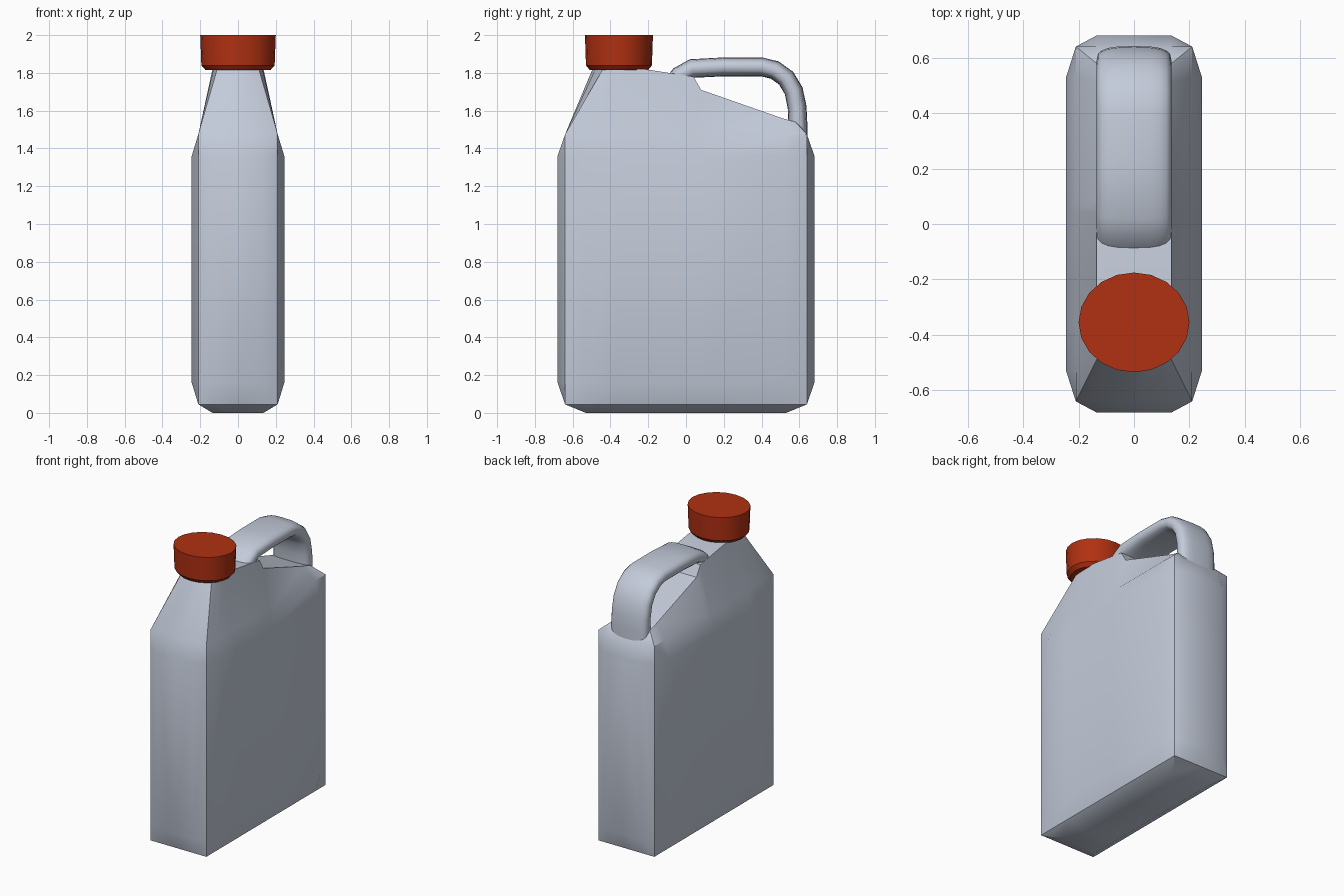
import bpy, bmesh, math
from mathutils import Vector

cube = bpy.data.objects.get("Cube")
if cube:
    bpy.data.objects.remove(cube)


def material(name, color):
    m = bpy.data.materials.new(name)
    m.use_nodes = True
    m.diffuse_color = color
    m.node_tree.nodes["Principled BSDF"].inputs["Base Color"].default_value = color
    return m


def finish(bm, name, mat, angle):
    bmesh.ops.remove_doubles(bm, verts=bm.verts, dist=0.0005)
    bmesh.ops.recalc_face_normals(bm, faces=bm.faces)
    mesh = bpy.data.meshes.new(name)
    bm.to_mesh(mesh)
    bm.free()
    mesh.materials.append(mat)
    ob = bpy.data.objects.new(name, mesh)
    bpy.context.collection.objects.link(ob)
    bpy.ops.object.select_all(action='DESELECT')
    ob.select_set(True)
    bpy.context.view_layer.objects.active = ob
    bpy.ops.object.shade_smooth_by_angle(angle=math.radians(angle))
    return ob


def loft(bm, rings, closed):
    rows = [[bm.verts.new(p) for p in ring] for ring in rings]
    for a, b in zip(rows, rows[1:]):
        n = len(a)
        for i in range(n if closed else n - 1):
            j = (i + 1) % n
            bm.faces.new((a[i], a[j], b[j], b[i]))
    return rows


plastic = material("pale_grey_plastic", (0.55, 0.60, 0.70, 1))
red = material("red_plastic", (0.44, 0.03, 0.006, 1))

# Body: half rings from front centre round the side to back centre
SIDE_Y = (-0.53, -0.36, -0.2, 0.04, 0.08, 0.53)


def half_ring(z, front, corner, side):
    """front: (x, y) panel edge, corner: (x, y), side: x of the side panel."""
    ring = [(0, -front[1], z), (front[0], -front[1], z), (corner[0], -corner[1], z)]
    ring += [(side, max(-corner[1], min(corner[1], y)), z) for y in SIDE_Y]
    ring += [(corner[0], corner[1], z), (front[0], front[1], z), (0, front[1], z)]
    return ring


inset, edge, bulge = (0.135, 0.53), (0.21, 0.64), (0.135, 0.68)
neck = [(0, -0.495, 1.82), (0.065, -0.48, 1.82), (0.11, -0.44, 1.82), (0.13, -0.40, 1.82),
        (0.135, -0.34, 1.82), (0.135, -0.22, 1.82), (0.135, 0.04, 1.78), (0.135, 0.08, 1.71),
        (0.135, 0.51, 1.56), (0.135, 0.58, 1.54), (0.1, 0.59, 1.535), (0, 0.59, 1.535)]
rings = [half_ring(0, inset, inset, 0.135),
         half_ring(0.045, (0.135, 0.64), edge, 0.21),
         half_ring(0.16, bulge, edge, 0.245),
         half_ring(1.36, bulge, edge, 0.245),
         half_ring(1.475, (0.135, 0.64), edge, 0.21),
         neck]
bm = bmesh.new()
middle = [[(0, p[1], p[2]) for p in ring] for ring in (rings[0], rings[-1])]
loft(bm, [middle[0]] + rings + [middle[1]], False)
bmesh.ops.remove_doubles(bm, verts=bm.verts, dist=0.0005)
bmesh.ops.mirror(bm, geom=bm.verts[:] + bm.edges[:] + bm.faces[:], axis='X', merge_dist=0.001)
finish(bm, "jug_body", plastic, 35)

# Handle: a wide rounded section swept along a bent path
path = [Vector((0, y, z)) for y, z in (
    (-0.07, 1.74), (-0.035, 1.785), (0.03, 1.823), (0.2, 1.832), (0.40, 1.832), (0.47, 1.815),
    (0.53, 1.772), (0.57, 1.705), (0.588, 1.62), (0.592, 1.54), (0.592, 1.43))]


def power(v, e):
    return math.copysign(abs(v) ** e, v)


sections = []
for i, p in enumerate(path):
    t = (path[min(i + 1, len(path) - 1)] - path[max(i - 1, 0)]).normalized()
    up = Vector((0, -t.z, t.y))
    ring = []
    for k in range(20):
        a = math.tau * k / 20
        ring.append(p + Vector((0.135 * power(math.cos(a), 0.7), 0, 0))
                    + up * 0.05 * power(math.sin(a), 0.7))
    sections.append(ring)
bm = bmesh.new()
rows = loft(bm, sections, True)
bm.faces.new(rows[0])
bm.faces.new(rows[-1])
finish(bm, "handle", plastic, 50)

# Cap: slightly oval, chamfered below
bm = bmesh.new()
cap_rings = [[(0.2 * s * math.cos(math.tau * k / 20),
               -0.355 + 0.18 * s * math.sin(math.tau * k / 20), z) for k in range(20)]
             for s, z in ((0.86, 1.815), (0.97, 1.84), (1, 2.0))]
rows = loft(bm, cap_rings, True)
bm.faces.new(rows[0])
bm.faces.new(rows[-1])
finish(bm, "screw_cap", red, 35)
